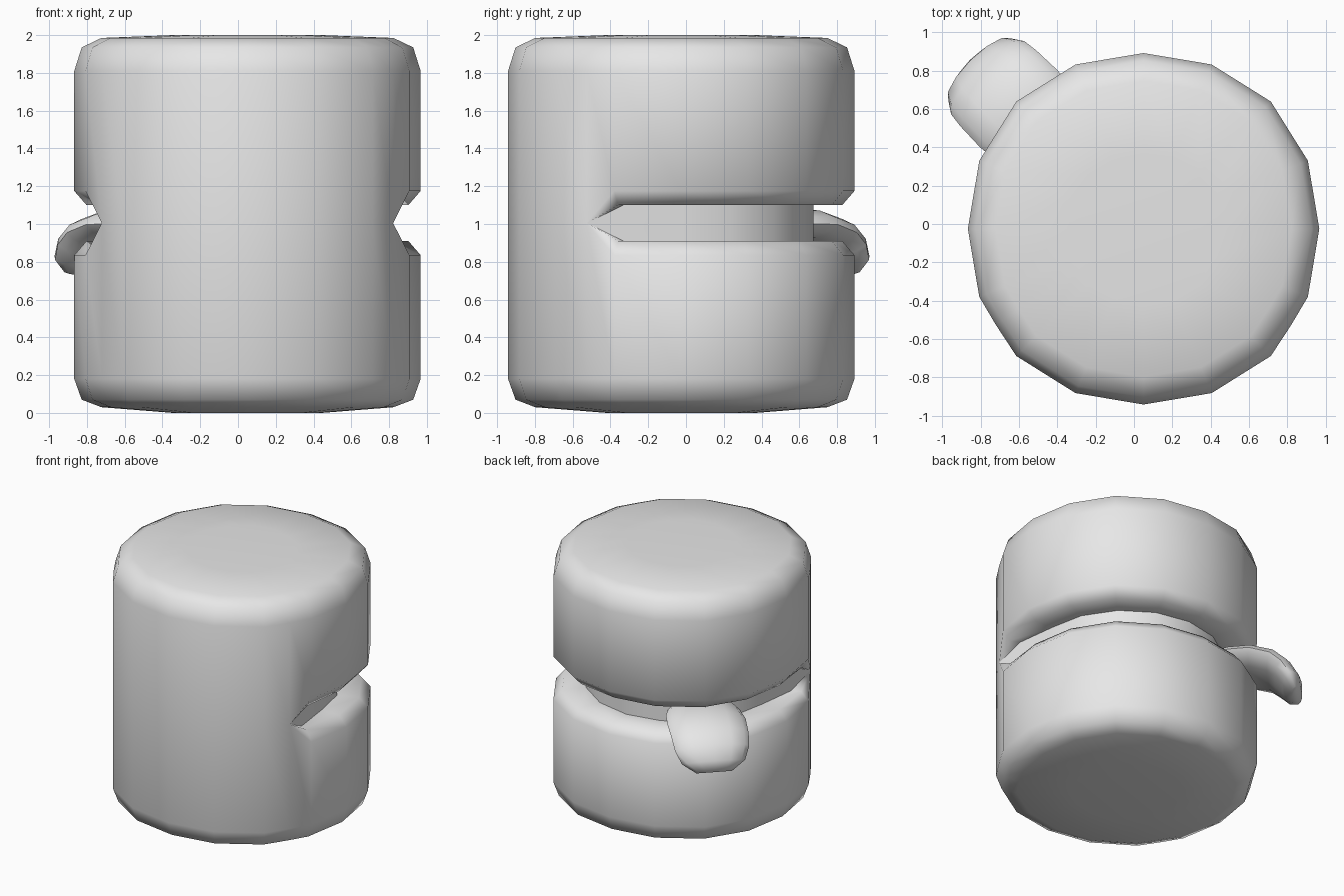
import bpy, bmesh, math
from mathutils import Vector

cube = bpy.data.objects.get("Cube")
if cube:
    bpy.data.objects.remove(cube, do_unlink=True)

grey = bpy.data.materials.new("plain grey")
grey.use_nodes = True
grey.diffuse_color = (0.8, 0.8, 0.8, 1)
grey.node_tree.nodes["Principled BSDF"].inputs["Base Color"].default_value = (0.8, 0.8, 0.8, 1)


def skin(name, loops, close_rows, angle):
    """Join equal-length point loops with quads, cap both ends and shade."""
    bm = bmesh.new()
    rows = [[bm.verts.new(p) for p in loop] for loop in loops]
    n = len(rows[0])
    for a, b in zip(rows, rows[1:]):
        for i in range(n):
            j = (i + 1) % n
            bm.faces.new((a[i], a[j], b[j], b[i]))
    if close_rows:
        bm.faces.new(rows[0])
        bm.faces.new(rows[-1])
    bmesh.ops.remove_doubles(bm, verts=bm.verts, dist=0.0005)
    bmesh.ops.recalc_face_normals(bm, faces=bm.faces)
    mesh = bpy.data.meshes.new(name)
    bm.to_mesh(mesh)
    bm.free()
    mesh.materials.append(grey)
    ob = bpy.data.objects.new(name, mesh)
    bpy.context.collection.objects.link(ob)
    bpy.ops.object.select_all(action='DESELECT')
    ob.select_set(True)
    bpy.context.view_layer.objects.active = ob
    bpy.ops.object.shade_smooth_by_angle(angle=math.radians(angle))
    return ob


# Body: rounded sixteen-sided drum with a mouth groove around the back
CX, CY = 0.05, -0.025
TIP_Z = 1.005
RIM_TOP = [(0.43, 2.0), (0.843, 1.985), (0.957, 1.935), (1.0, 1.81)]
RIM_BOTTOM = [(1.0, 0.18), (0.957, 0.07), (0.843, 0.03), (0.43, 0.0)]


def radius(deg):
    return 0.917 + 0.022 * math.sin(math.radians(2 * deg)) ** 2


columns = [(22.5 * k, "groove") for k in range(0, 9)]
columns += [(202.5, "end"), (213, "tip")]
columns += [(22.5 * k, "front") for k in range(10, 15)]
columns += [(327, "tip"), (337.5, "end")]


def column_profile(deg, kind):
    r = radius(deg) * (0.983 if kind == "tip" else 1)
    if kind in ("front", "tip"):
        middle = [(r, TIP_Z)] * 7          # groove closes to a point here
    else:
        lip, wall = (r - 0.065, 0.70) if kind == "groove" else (0.875, 0.80)
        middle = [(r, 1.175), (lip, 1.10), (wall, 1.10), (wall, TIP_Z),
                  (wall, 0.91), (lip, 0.91), (r, 0.835)]
    top = [(f * r, z) for f, z in RIM_TOP]
    bottom = [(f * r, z) for f, z in RIM_BOTTOM]
    c, s = math.cos(math.radians(deg)), math.sin(math.radians(deg))
    return [(CX + q * c, CY + q * s, z) for q, z in top + middle + bottom]


profiles = [column_profile(d, k) for d, k in columns]
skin("body", list(zip(*profiles)), True, 60)

# Tongue: flattened sections swept outward and down (reach, height, half width, half thickness)
STATIONS = [(0.50, 1.00, 0.20, 0.06), (0.70, 1.00, 0.27, 0.08),
            (0.85, 0.998, 0.285, 0.085), (1.00, 0.955, 0.28, 0.09),
            (1.08, 0.89, 0.27, 0.09), (1.14, 0.81, 0.23, 0.08),
            (1.17, 0.745, 0.13, 0.045)]
out = Vector((-1, 1, 0)).normalized()
side = Vector((1, 1, 0)).normalized()
up = Vector((0, 0, 1))
loops = []
for i, (reach, height, w, t) in enumerate(STATIONS):
    a = STATIONS[max(i - 1, 0)]
    b = STATIONS[min(i + 1, len(STATIONS) - 1)]
    tangent = (out * (b[0] - a[0]) + up * (b[1] - a[1])).normalized()
    normal = tangent.cross(side).normalized()
    if normal.z < 0:
        normal.negate()
    centre = out * reach + up * height
    loops.append([centre + side * w * math.cos(math.tau * k / 12)
                  + normal * t * math.sin(math.tau * k / 12) for k in range(12)])
skin("tongue", loops, True, 70)
